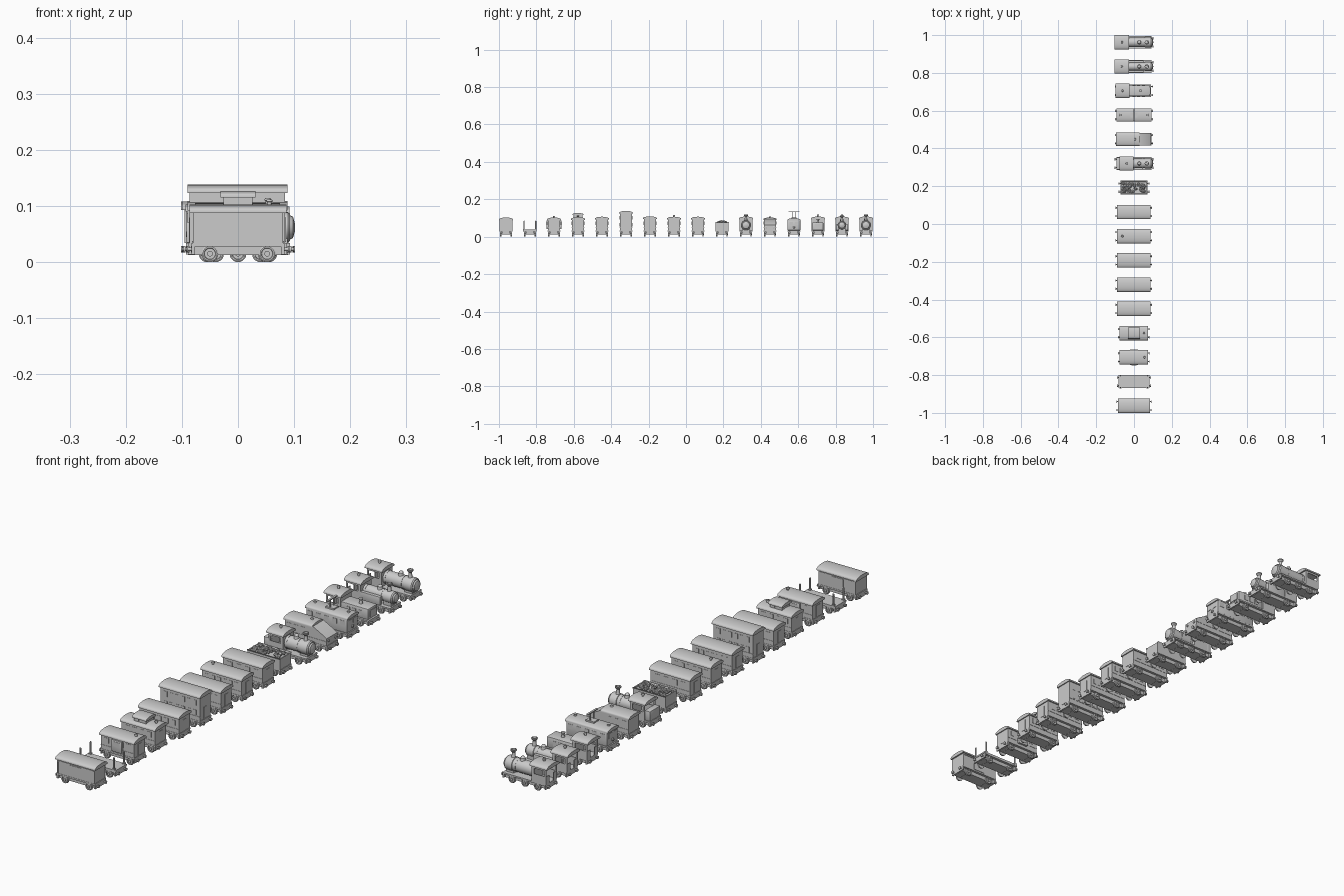
import bpy, bmesh, math, random
from mathutils import Matrix

random.seed(4)
Y = 0.0          # y position of the vehicle being built
PRE = ""         # plain name of the vehicle being built


def finish(bm, name, smooth=False):
    bmesh.ops.recalc_face_normals(bm, faces=bm.faces)
    me = bpy.data.meshes.new(PRE + "_" + name)
    bm.to_mesh(me)
    bm.free()
    ob = bpy.data.objects.new(PRE + "_" + name, me)
    ob.location.y = Y
    bpy.context.collection.objects.link(ob)
    if smooth:
        bpy.ops.object.select_all(action='DESELECT')
        ob.select_set(True)
        bpy.context.view_layer.objects.active = ob
        bpy.ops.object.shade_smooth_by_angle(angle=math.radians(35))
    return ob


def box(name, x0, x1, y0, y1, z0, z1, bevel=0.0):
    bm = bmesh.new()
    bmesh.ops.create_cube(bm, size=1)
    for v in bm.verts:
        v.co = ((x0, x1)[v.co.x > 0], (y0, y1)[v.co.y > 0], (z0, z1)[v.co.z > 0])
    if bevel:
        bmesh.ops.bevel(bm, geom=bm.edges[:], offset=bevel, segments=2, affect='EDGES', profile=0.5)
    return finish(bm, name, bevel > 0)


def lathe(name, prof, at, axis='Z', n=24):
    """Spin (radius, height) points round an axis through 'at'."""
    bm = bmesh.new()
    rings = [[bm.verts.new((r * math.cos(2 * math.pi * i / n), r * math.sin(2 * math.pi * i / n), h))
              for i in range(n)] for r, h in prof]
    for a, b in zip(rings, rings[1:]):
        for i in range(n):
            bm.faces.new((a[i], a[(i + 1) % n], b[(i + 1) % n], b[i]))
    bm.faces.new(rings[0])
    bm.faces.new(rings[-1])
    rot = {'Z': Matrix(), 'X': Matrix.Rotation(math.pi / 2, 4, 'Y'), 'Y': Matrix.Rotation(-math.pi / 2, 4, 'X')}[axis]
    bmesh.ops.transform(bm, matrix=Matrix.Translation(at) @ rot, verts=bm.verts)
    return finish(bm, name, True)


def prism(name, pts, lo, hi, axis='X'):
    """Extrude a profile: (y, z) points along x, or (x, z) points along y."""
    bm = bmesh.new()
    ends = [[bm.verts.new((s, a, z) if axis == 'X' else (a, s, z)) for a, z in pts] for s in (lo, hi)]
    n = len(pts)
    for i in range(n):
        bm.faces.new((ends[0][i], ends[0][(i + 1) % n], ends[1][(i + 1) % n], ends[1][i]))
    bm.faces.new(ends[0])
    bm.faces.new(ends[1])
    return finish(bm, name, True)


def roof(x0, x1, z, w=0.038, rise=0.011, t=0.004):
    arc = [(w * math.cos(a), z + t + rise * math.sin(a)) for a in (math.pi * i / 12 for i in range(13))]
    prism("roof", [(w, z)] + arc + [(-w, z)], x0, x1)


def chassis(x0, x1, axles, r=0.015):
    box("frame", x0 + 0.004, x1 - 0.004, -0.024, 0.024, 0.013, 0.03)
    box("floor", x0, x1, -0.034, 0.034, 0.028, 0.034)
    for e, s in ((x0, -1), (x1, 1)):
        a, b = sorted((e, e - s * 0.006))
        box("buffer_beam", a, b, -0.033, 0.033, 0.014, 0.031)
        for y in (-0.022, 0.022):
            lathe("buffer", [(0.003, 0), (0.003, 0.006 * s), (0.006, 0.006 * s), (0.006, 0.009 * s)],
                  (e, y, 0.023), 'X', 12)
    for x in axles:
        lathe("axle", [(0.003, -0.027), (0.003, 0.027)], (x, 0, r), 'Y', 8)
        for s in (-1, 1):
            prof = [(r, 0.024), (r, 0.026), (r * 0.88, 0.027), (r * 0.88, 0.031), (r * 0.7, 0.031),
                    (r * 0.65, 0.029), (0.005, 0.029), (0.005, 0.033)]
            lathe("wheel", [(a, h * s) for a, h in prof], (x, 0, r), 'Y', 20)


def windows(xs, w, z0, z1, y, name="window"):
    for x in xs:
        for s in (-1, 1):
            a, b = sorted((s * (y - 0.001), s * (y + 0.0012)))
            box(name, x - w / 2, x + w / 2, a, b, z0, z1)


def vent(x, z, r=0.004, h=0.01):
    lathe("roof_vent", [(r, -0.008), (r, h * 0.5), (r * 1.5, h * 0.6), (r * 1.2, h)], (x, 0, z), 'Z', 12)


def cab(x0, x1, top=0.093):
    """Open cab: low walls, pillars, front bulkhead and curved roof."""
    for s in (-1, 1):
        a, b = sorted((s * 0.034, s * 0.031))
        box("cab_side", x0, x1, a, b, 0.034, 0.065)
        box("cab_side_header", x0, x1, a, b, top - 0.007, top + 0.002)
        for p, q in ((x0, x0 + 0.007), (x1 - 0.01, x1)):
            box("cab_pillar", p, q, a, b, 0.06, top)
        c, d = sorted((s * 0.034, s * 0.012))
        box("cab_back_panel", x0, x0 + 0.003, c, d, 0.034, 0.065)
    box("cab_bulkhead", x1 - 0.003, x1, -0.033, 0.033, 0.034, top + 0.004)
    roof(x0 - 0.007, x1 + 0.006, top)
    vent((x0 + x1) / 2, top + 0.015)


def steam(x_cab, r, axles, tanks=False, bunker=False):
    chassis(-0.093, 0.093, axles)
    cab(x_cab, x_cab + 0.062)
    x0, zc = x_cab + 0.058, 0.062
    lathe("boiler", [(r, x0), (r, 0.058), (r + 0.002, 0.059), (r + 0.002, 0.089), (r - 0.001, 0.093),
                     (r * 0.85, 0.093), (r * 0.75, 0.098), (r * 0.35, 0.101), (0.003, 0.102)], (0, 0, zc), 'X', 28)
    for x in (x0 + 0.012, 0.045):
        lathe("boiler_band", [(r + 0.001, x - 0.0015), (r + 0.001, x + 0.0015)], (0, 0, zc), 'X', 28)
    box("smokebox_saddle", 0.055, 0.088, -0.018, 0.018, 0.033, 0.05)
    top = zc + r
    lathe("chimney", [(0.010, -0.005), (0.007, 0.004), (0.006, 0.02), (0.0115, 0.026), (0.0115, 0.03),
                      (0.008, 0.031), (0.007, 0.024)], (0.068, 0, top), 'Z', 20)
    lathe("steam_dome", [(0.012, -0.006), (0.009, 0.002), (0.009, 0.009), (0.006, 0.013), (0.002, 0.0145)],
          (0.028, 0, top), 'Z', 20)
    if tanks:
        for s in (-1, 1):
            a, b = sorted((s * 0.018, s * 0.033))
            box("side_tank", x0, 0.05, a, b, 0.034, 0.066, 0.002)
    if bunker:
        box("rear_bunker", -0.092, x_cab + 0.002, -0.032, 0.032, 0.034, 0.072, 0.002)


def coach(x0, x1, top, nwin, two_deck=False, chimney=None):
    chassis(x0 - 0.002, x1 + 0.002, (-0.05, 0.05))
    box("body", x0, x1, -0.033, 0.033, 0.034, top + 0.004)
    roof(x0 - 0.004, x1 + 0.004, top)
    step = (x1 - x0 - 0.02) / nwin
    xs = [x0 + 0.01 + step * (i + 0.5) for i in range(nwin)]
    for z in ((0.054, 0.092) if two_deck else (0.062,)):
        windows(xs, step * 0.6, z, z + 0.02, 0.033)
    windows(((x0 + x1) / 2,), x1 - x0, 0.049, 0.051, 0.033, "waist_strip")
    for x in (x0, x1):
        box("end_door", x - 0.0015, x + 0.0015, -0.01, 0.01, 0.036, 0.08)
    if chimney is not None:
        vent(chimney, top + 0.014)


def start(i, name):
    global Y, PRE
    Y, PRE = 0.962 - 0.1283 * i, name


# Steam engines
start(0, "steam_engine")
steam(-0.095, 0.025, (-0.055, 0.0, 0.055))
start(1, "tank_engine")
steam(-0.095, 0.021, (-0.05, 0.05), tanks=True)
start(5, "bunker_engine")
steam(-0.07, 0.025, (-0.055, 0.0, 0.055), bunker=True)

# Shunter with a square hood
start(2, "shunter")
chassis(-0.091, 0.091, (-0.05, 0.05))
cab(-0.092, -0.03)
box("hood", -0.032, 0.086, -0.029, 0.029, 0.034, 0.076, 0.004)
windows([0.0, 0.025, 0.05], 0.016, 0.045, 0.065, 0.029, "hood_grille")
box("radiator", 0.085, 0.088, -0.018, 0.018, 0.042, 0.068)
lathe("exhaust", [(0.007, 0), (0.005, 0.012), (0.008, 0.018), (0.008, 0.021)], (0.035, 0, 0.074), 'Z', 16)

# Electric engine with current collector
start(3, "electric_engine")
chassis(-0.091, 0.091, (-0.05, 0.05))
box("body", -0.088, 0.088, -0.034, 0.034, 0.034, 0.09, 0.003)
roof(-0.092, 0.092, 0.086, 0.035, 0.009)
windows([-0.07, -0.035, 0, 0.035, 0.07], 0.02, 0.062, 0.08, 0.034)
for s in (-1, 1):
    for y in (-0.015, 0.015):
        box("end_window", s * 0.088 - 0.0015, s * 0.088 + 0.0015, y - 0.01, y + 0.01, 0.062, 0.08)
    lathe("headlamp", [(0.006, 0), (0.006, 0.004 * s), (0.004, 0.006 * s)], (s * 0.087, 0, 0.05), 'X', 14)
    vent(s * 0.072, 0.098, 0.004, 0.006)
    box("collector_post", -0.002, 0.002, s * 0.01 - 0.0015, s * 0.01 + 0.0015, 0.095, 0.134)
box("collector_base", -0.018, 0.018, -0.014, 0.014, 0.094, 0.104)
box("collector_bar", -0.004, 0.004, -0.03, 0.03, 0.132, 0.136)

# Diesel engine with sloping nose
start(4, "diesel_engine")
chassis(-0.092, 0.092, (-0.05, 0.05))
prism("body", [(-0.09, 0.034), (0.09, 0.034), (0.09, 0.062), (0.078, 0.07), (0.032, 0.094), (-0.09, 0.094)],
      -0.033, 0.033, 'Y')
roof(-0.094, 0.03, 0.09, 0.035, 0.009)
windows([-0.07, -0.04, -0.01], 0.02, 0.064, 0.082, 0.033)
windows([0.0], 0.178, 0.048, 0.051, 0.033, "side_strip")
for y in (-0.02, 0.02):
    lathe("headlamp", [(0.005, 0), (0.005, 0.004), (0.003, 0.005)], (0.089, y, 0.05), 'X', 12)
vent(0.005, 0.1, 0.004, 0.009)

# Coal tender
start(6, "tender")
chassis(-0.072, 0.072, (-0.04, 0.04))
for s in (-1, 1):
    a, b = sorted((s * 0.030, s * 0.034))
    box("side_wall", -0.07, 0.07, a, b, 0.034, 0.074)
    prism("side_flare", [(s * 0.03, 0.072), (s * 0.034, 0.072), (s * 0.037, 0.078), (s * 0.034, 0.078)], -0.071, 0.071)
    a, b = sorted((s * 0.066, s * 0.07))
    box("end_wall", a, b, -0.034, 0.034, 0.034, 0.076)
box("coal_bed", -0.067, 0.067, -0.031, 0.031, 0.034, 0.07)
bm = bmesh.new()
for i in range(70):
    x, y = random.uniform(-0.06, 0.06), random.uniform(-0.025, 0.025)
    z = 0.071 + 0.011 * (1 - (y / 0.03) ** 2) * random.uniform(0.4, 1)
    m = Matrix.Translation((x, y, z)) @ Matrix.Rotation(random.uniform(0, 6), 4, (1, y * 30, 1))
    bmesh.ops.create_icosphere(bm, subdivisions=1, radius=random.uniform(0.005, 0.008), matrix=m)
finish(bm, "coal")

# Passenger coaches
for i, name, top, n, two, ch in ((7, "mail_coach", 0.092, 4, False, None),
                                 (8, "dining_coach", 0.092, 6, False, -0.062),
                                 (9, "long_coach", 0.094, 7, False, None),
                                 (10, "two_deck_coach", 0.123, 6, True, None),
                                 (11, "day_coach", 0.092, 5, False, None)):
    start(i, name)
    coach(-0.086, 0.084, top, n, two, ch)

# Brake van with raised lookout
start(12, "lookout_van")
coach(-0.073, 0.071, 0.09, 4, chimney=0.053)
box("lookout", -0.026, 0.026, -0.024, 0.024, 0.098, 0.117)
windows([-0.013, 0.013], 0.016, 0.106, 0.115, 0.024, "lookout_window")
roof(-0.031, 0.031, 0.115, 0.03, 0.008)

# Guard van with side bays
start(13, "guard_van")
coach(-0.073, 0.071, 0.088, 4, chimney=0.056)
for s in (-1, 1):
    a, b = sorted((s * 0.03, s * 0.041))
    box("side_bay", -0.022, 0.022, a, b, 0.04, 0.086, 0.002)
    a, b = sorted((s * 0.04, s * 0.042))
    box("bay_window", -0.014, 0.014, a, b, 0.062, 0.08)

# Flat wagon with stakes
start(14, "flat_wagon")
chassis(-0.08, 0.08, (-0.05, 0.05))
box("deck", -0.082, 0.082, -0.034, 0.034, 0.032, 0.038)
for x in (-0.072, 0.072):
    for y in (-0.031, 0.031):
        lathe("stake", [(0.003, 0.03), (0.003, 0.084), (0.0015, 0.086)], (x, y, 0), 'Z', 10)
        box("stake_socket", x - 0.005, x + 0.005, y - 0.005, y + 0.005, 0.028, 0.042)

# Covered goods wagon
start(15, "goods_wagon")
chassis(-0.083, 0.083, (-0.05, 0.052))
box("body", -0.08, 0.08, -0.033, 0.033, 0.034, 0.092)
roof(-0.086, 0.086, 0.088)
windows([0.0], 0.052, 0.035, 0.08, 0.0335, "sliding_door")
windows([0.0], 0.15, 0.082, 0.085, 0.034, "door_rail")
windows([-0.078, 0.078], 0.005, 0.034, 0.088, 0.0335, "corner_post")
